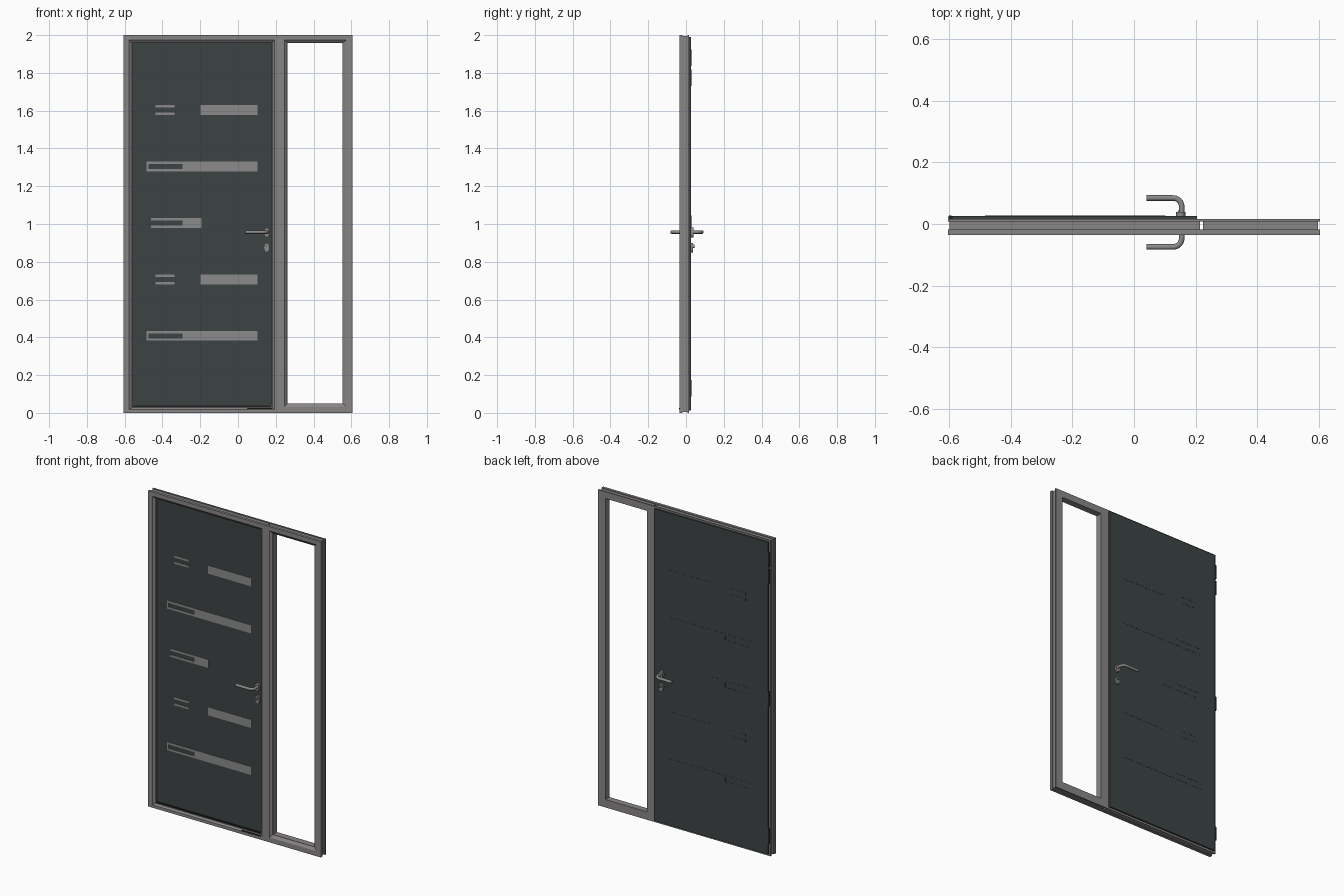
import bpy, bmesh, math
from mathutils import Vector, Matrix

if "Cube" in bpy.data.objects:
    bpy.data.objects.remove(bpy.data.objects["Cube"])


def material(name, rgb):
    m = bpy.data.materials.new(name)
    m.diffuse_color = (*rgb, 1)
    m.use_nodes = True
    m.node_tree.nodes["Principled BSDF"].inputs["Base Color"].default_value = m.diffuse_color
    return m


GREY = material("frame grey", (0.25, 0.235, 0.235))
DARK = material("leaf anthracite", (0.046, 0.056, 0.056))
STEEL = material("brushed steel", (0.26, 0.26, 0.26))
BLACK = material("seal black", (0.015, 0.016, 0.016))


def finish(name, bm, mat, smooth=False):
    bmesh.ops.recalc_face_normals(bm, faces=bm.faces)
    me = bpy.data.meshes.new(name)
    bm.to_mesh(me)
    bm.free()
    me.materials.append(mat)
    ob = bpy.data.objects.new(name, me)
    bpy.context.collection.objects.link(ob)
    if smooth:
        bpy.ops.object.select_all(action='DESELECT')
        ob.select_set(True)
        bpy.context.view_layer.objects.active = ob
        bpy.ops.object.shade_smooth_by_angle(angle=math.radians(40))
    return ob


def boxes(name, mat, items):
    """One object from boxes given as (x0, x1, y0, y1, z0, z1)."""
    bm = bmesh.new()
    for x0, x1, y0, y1, z0, z1 in items:
        mtx = Matrix.Translation(((x0 + x1) / 2, (y0 + y1) / 2, (z0 + z1) / 2)) \
            @ Matrix.Diagonal((x1 - x0, y1 - y0, z1 - z0, 1))
        bmesh.ops.create_cube(bm, size=1, matrix=mtx)
    return finish(name, bm, mat)


def frame_loop(name, x0, x1, z0, z1, widths, profile):
    """Mitred rectangular frame; profile is (fraction of width inward, y)."""
    wl, wr, wb, wt = widths
    bm = bmesh.new()
    rings = []
    for t, y in profile:
        a, b, c, d = x0 + wl * t, x1 - wr * t, z0 + wb * t, z1 - wt * t
        rings.append([bm.verts.new(p) for p in
                      ((a, y, c), (b, y, c), (b, y, d), (a, y, d))])
    for i, r in enumerate(rings):
        s = rings[(i + 1) % len(rings)]
        for k in range(4):
            n = (k + 1) % 4
            bm.faces.new((r[k], r[n], s[n], s[k]))
    return finish(name, bm, GREY)


# Frames: chamfered front lip, shallow groove round the outside
PROFILE = [(0, -0.035), (0.62, -0.035), (0.92, -0.025), (1, -0.025), (1, 0.016),
           (0, 0.016), (0, 0.008), (0.12, 0.008), (0.12, -0.018), (0, -0.018)]
frame_loop("door_frame", -0.605, 0.22, 0, 2, (0.047, 0.042, 0.03, 0.043), PROFILE)
frame_loop("sidelight_frame", 0.22, 0.605, 0, 2, (0.042, 0.052, 0.05, 0.043), PROFILE)

# Door leaf: core inside the frame and a wider cover sheet on the back
boxes("door_leaf", DARK, [(-0.562, 0.182, -0.016, 0.016, 0.026, 1.961),
                          (-0.592, 0.205, 0.016, 0.026, 0.012, 1.99)])

# Seal along the foot of the leaf
boxes("bottom_seal", BLACK, [(-0.558, 0.178, -0.022, -0.016, 0.03, 0.038),
                             (0.05, 0.18, -0.0365, -0.034, 0.018, 0.027)])

# Decorative inlays: three layouts over five rows
H, BAR = 0.026, 0.013


def inlay_row(z, kind):
    """Rectangles (x0, x1, z0, z1) of one row of inlays."""
    lo, hi = z - H, z + H
    left, bar_end, start, end = {
        "split": (-0.437, -0.336, -0.198, 0.103),
        "long": (-0.484, -0.294, -0.294, 0.103),
        "short": (-0.460, -0.294, -0.294, -0.193)}[kind]
    rects = [(start, end, lo, hi), (left, bar_end, lo, lo + BAR),
             (left, bar_end, hi - BAR, hi)]
    if kind == "long":
        rects.append((left, left + 0.01, lo + BAR, hi - BAR))
    return rects


rows = [(1.603, "split"), (1.305, "long"), (1.006, "short"), (0.706, "split"), (0.408, "long")]
rects = [r for z, kind in rows for r in inlay_row(z, kind)]
boxes("front_inlays", STEEL, [(a, b, -0.018, -0.015, c, d) for a, b, c, d in rects])
boxes("back_inlays", DARK, [(a, b, 0.025, 0.027, c, d) for a, b, c, d in rects])


def cylinder(bm, p, axis, r, length, segs=24):
    rot = Vector((0, 0, 1)).rotation_difference(Vector(axis)).to_matrix().to_4x4()
    bmesh.ops.create_cone(bm, cap_ends=True, segments=segs, radius1=r, radius2=r,
                          depth=length, matrix=Matrix.Translation(p) @ rot)


# Hinges on the back left edge
bm = bmesh.new()
for z in (1.88, 1.775, 1.0, 0.13):
    cylinder(bm, (-0.597, 0.021, z), (0, 0, 1), 0.007, 0.088, 16)
finish("hinges", bm, BLACK, True)


def lever(name, side, face):
    """Lever handle: a tube leaving the leaf, bending and running to -x."""
    r, bend, x, z = 0.009, 0.028, 0.155, 0.957
    reach = face + side * 0.0585
    path = [Vector((x, face, z))]
    for i in range(9):
        a = math.pi / 2 * i / 8
        path.append(Vector((x - bend + bend * math.cos(a),
                            reach - side * bend * (1 - math.sin(a)), z)))
    path.append(Vector((0.04, reach, z)))
    bm = bmesh.new()
    rings = []
    for i, p in enumerate(path):
        t = (path[min(i + 1, len(path) - 1)] - path[max(i - 1, 0)]).normalized()
        up = Vector((0, 0, 1))
        out = t.cross(up)
        rings.append([bm.verts.new(p + r * (math.cos(k * math.pi / 8) * out
                                            + math.sin(k * math.pi / 8) * up))
                      for k in range(16)])
    for a, b in zip(rings, rings[1:]):
        for k in range(16):
            n = (k + 1) % 16
            bm.faces.new((a[k], a[n], b[n], b[k]))
    bm.faces.new(rings[0])
    bm.faces.new(rings[-1])
    finish(name, bm, STEEL, True)


def rosettes(name, side, face):
    """Oval plates behind the lever and round the lock, with lock barrel."""
    bm = bmesh.new()
    for z, depth in ((0.955, 0.013), (0.875, 0.011)):
        start = len(bm.verts)
        cylinder(bm, (0.152, face + side * depth / 2, z), (0, 1, 0), 0.016, depth)
        bm.verts.ensure_lookup_table()
        for v in bm.verts[start:]:
            v.co.z = z + (v.co.z - z) * 1.6
    cylinder(bm, (0.152, face + side * 0.009, 0.882), (0, 1, 0), 0.0085, 0.018)
    boxes(name.replace("rosettes", "lock_key_slot"), BLACK,
          [(0.151, 0.153, face + side * 0.018 - 0.0005, face + side * 0.018 + 0.0005,
            0.877, 0.887)])
    finish(name, bm, STEEL, True)


# Matching handle sets on both faces of the leaf
for label, side, face in (("front", -1, -0.016), ("back", 1, 0.026)):
    lever(label + "_lever", side, face)
    rosettes(label + "_rosettes", side, face)
